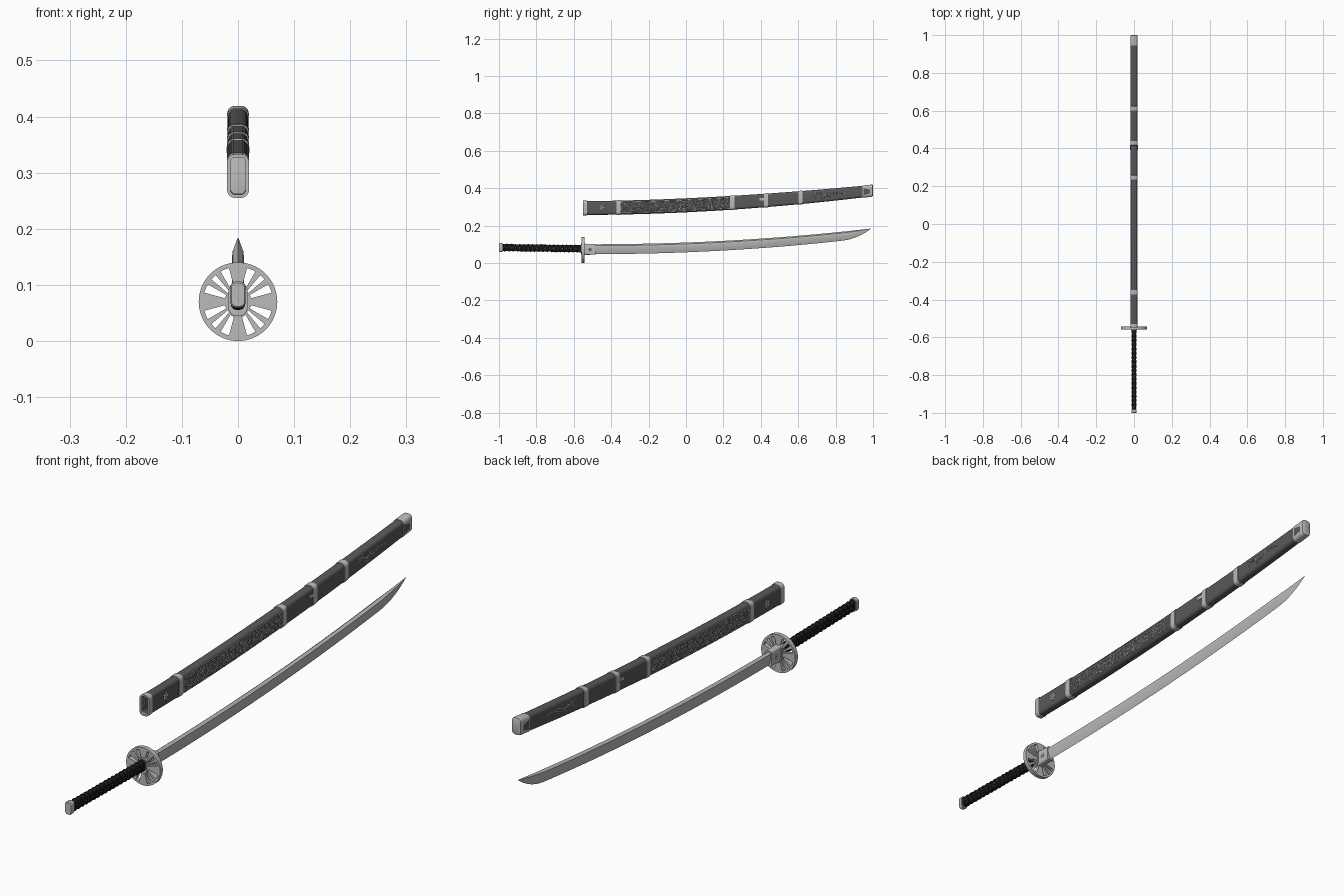
import bpy, bmesh, math, random
from math import sin, cos, pi

if "Cube" in bpy.data.objects:
    bpy.data.objects.remove(bpy.data.objects["Cube"])
random.seed(4)

def mat(name, v):
    m = bpy.data.materials.new(name)
    m.diffuse_color = (v, v, v, 1)
    m.use_nodes = True
    m.node_tree.nodes["Principled BSDF"].inputs["Base Color"].default_value = m.diffuse_color
    return m
DARK, BLACK, SILVER = mat("dark_lacquer", .1), mat("black_cord", .015), mat("silver", .5)

def finish(name, bm, m, smooth=True):
    bmesh.ops.recalc_face_normals(bm, faces=bm.faces)
    me = bpy.data.meshes.new(name)
    bm.to_mesh(me)
    bm.free()
    ob = bpy.data.objects.new(name, me)
    bpy.context.collection.objects.link(ob)
    me.materials.append(m)
    if smooth:
        bpy.ops.object.select_all(action='DESELECT')
        ob.select_set(True)
        bpy.context.view_layer.objects.active = ob
        bpy.ops.object.shade_smooth_by_angle(angle=math.radians(35))
    return ob

def loft(name, rings, m, caps=(True, True), smooth=True):
    bm = bmesh.new()
    vs = [[bm.verts.new(p) for p in r] for r in rings]
    n = len(vs[0])
    for a, b in zip(vs, vs[1:]):
        for i in range(n):
            bm.faces.new((a[i], a[(i+1) % n], b[(i+1) % n], b[i]))
    for r, c in zip((vs[0], vs[-1]), caps):
        if c:
            bm.faces.new(r)
    return finish(name, bm, m, smooth)

def rrect(y, zc, hw, hh, r, n=6):
    out = []
    for k, (sx, sz) in enumerate(((1, 1), (-1, 1), (-1, -1), (1, -1))):
        for i in range(n+1):
            a = pi/2*(k+i/n)
            out.append((sx*(hw-r)+r*cos(a), y, zc+sz*(hh-r)+r*sin(a)))
    return out

def tubes(name, lines, radius, m, res=1):
    cu = bpy.data.curves.new(name, 'CURVE')
    cu.dimensions = '3D'
    cu.bevel_depth, cu.bevel_resolution, cu.use_fill_caps = radius, res, True
    for pts in lines:
        s = cu.splines.new('POLY')
        s.points.add(len(pts)-1)
        for p, q in zip(s.points, pts):
            p.co = (*q, 1)
    cu.materials.append(m)
    ob = bpy.data.objects.new(name, cu)
    bpy.context.collection.objects.link(ob)

def box(bm, c, d):
    g = bmesh.ops.create_cube(bm, size=1)['verts']
    bmesh.ops.scale(bm, vec=d, verts=g)
    bmesh.ops.translate(bm, vec=c, verts=g)

# Blade: curved, ridged section tapering to the point
def blade_ring(y):
    t = (y+.54)/1.527
    top, bot = .1+.084*t**2.1, .047+.09*t**2.1
    s = max(0, (y-.83)/.157)
    bot += (top-.002-bot)*s**2.2
    w = .011*max(.03, 1-s)**.7
    h = top-bot
    return [(0, y, top), (w*.85, y, top-h*.14), (w, y, top-h*.4), (0, y, bot),
            (-w, y, top-h*.4), (-w*.85, y, top-h*.14)]
ys = [-.54+1.37*i/30 for i in range(31)] + [.83+.157*i/10 for i in range(1, 11)]
loft("blade", [blade_ring(y) for y in ys], SILVER)
loft("blade_collar", [rrect(y, .073, .0135, h, .007) for y, h in ((-.545, .030), (-.485, .028))], SILVER)

# Guard: pierced wheel
bm = bmesh.new()
pattern = "SSSoooSSooSSoooSSS"
radii = [.016, .024, .062, .07]
grid = [[bm.verts.new((r*cos(2*pi*i/72), -.55, .07+r*sin(2*pi*i/72))) for i in range(72)] for r in radii]
for k in range(3):
    for i in range(72):
        if k != 1 or pattern[i % 18] == "S":
            j = (i+1) % 72
            bm.faces.new((grid[k][i], grid[k][j], grid[k+1][j], grid[k+1][i]))
guard = finish("guard", bm, SILVER, False)
md = guard.modifiers.new("thickness", 'SOLIDIFY')
md.thickness, md.offset = .016, 0
loft("guard_washer", [rrect(y, .074, .017, .029, .014) for y in (-.562, -.538)], SILVER)

# Handle core, wrap, studs and end fittings
def hz(y):
    return .083-.007*(y+1)/.45
loft("handle_core", [rrect(y, hz(y), .0105, .0185, .008) for y in (-.99, -.85, -.7, -.555)], BLACK)
loft("pommel_cap", [rrect(y, .0825, .0135*s, .0235*s, .01*s)
                    for y, s in ((-1, .88), (-.997, 1), (-.982, 1))], SILVER)
loft("handle_collar", [rrect(y, .0765, .0125, .021, .01) for y in (-.572, -.555)], BLACK)
def wind(d):
    pts = []
    for i in range(18*20+1):
        a, y = d*2*pi*i/20+pi/2, -.98+.41*i/360
        c, s = cos(a), sin(a)
        pts.append((math.copysign(abs(c)**.7, c)*.0108, y, hz(y)+math.copysign(abs(s)**.7, s)*.019))
    return pts
tubes("handle_wrap", [wind(1), wind(-1)], .0026, BLACK)
bm = bmesh.new()
for i in range(18):
    y = -.98+.41*(i+.5)/18
    for sx in (-1, 1):
        box(bm, (sx*.0105, y+.011, hz(y)), (.003, .006, .006))
finish("handle_studs", bm, DARK, False)

# Scabbard: centre line, hollow body and fittings
def sc(y):
    t = max(0, (y+.55)/1.55)
    b, tp = .257+.1*t**1.9, .331+.087*t**1.7
    return (b+tp)/2, (tp-b)/2
def sring(y, g=0, s=1):
    zc, hh = sc(y)
    return rrect(y, zc, (.0175+g)*s, (hh+g)*s, (.012+g)*s)
ys = [-.545+1.5*i/30 for i in range(31)]
loft("scabbard_body", [sring(y, -.004) for y in reversed(ys)] + [sring(y) for y in ys], DARK)
loft("scabbard_mouth", [sring(-.53, -.004), sring(-.551, -.004), sring(-.551, .002), sring(-.53, .002)],
     SILVER, (False, False))
loft("scabbard_tip", [sring(.945, .0018), sring(.975, .0018), sring(.992, .0018), sring(.998, .0005),
                      sring(1, 0, .85)], SILVER)
for i, y in enumerate((-.361, .247, .428, .612)):
    loft("scabbard_band_%d" % (i+1), [sring(y-.012, -.001), sring(y-.011, .0022), sring(y+.011, .0022),
                                     sring(y+.012, -.001)], SILVER)
tabs, plates = bmesh.new(), bmesh.new()
for sx in (-1, 1):
    box(tabs, (sx*.0178, .405, sc(.405)[0]+.008), (.005, .026, .012))
    a = [plates.verts.new((sx*.0196, y, sc(.965)[0]+u)) for y, u in
         ((.949, -.022), (.985, -.012), (.985, .008), (.949, .016))]
    plates.faces.new(a)
finish("band_tabs", tabs, SILVER, False)
finish("tip_inlay", plates, DARK, False)

# Relief decoration laid on both flat sides
def on_side(sx, y, u):
    zc, hh = sc(y)
    return (sx*.0177, y, zc+u*hh)
def spiral(sx, y, u, r, a0, d, turns=1.4, n=16):
    pts = []
    for i in range(n+1):
        a, q = a0+d*2*pi*turns*i/n, r*(1-.85*i/n)
        yy = y+q*cos(a)
        pts.append(on_side(sx, yy, u+q*sin(a)/sc(yy)[1]))
    return pts
scrolls, frame, swirl = [], [], []
for sx in (-1, 1):
    for i in range(30):
        for u in (-.46, 0, .46):
            y = -.338+.558*i/29+random.uniform(-.004, .004)
            scrolls.append(spiral(sx, y, u+random.uniform(-.08, .08), random.uniform(.008, .012),
                                  random.uniform(0, 6.28), random.choice((-1, 1))))
    for u in (-.76, .76):
        frame.append([on_side(sx, -.35+.586*i/20, u) for i in range(21)])
    # curling creature-like scroll near the tip
    for y, u, r, a0, d in ((.69, -.2, .016, 0, 1), (.715, .25, .014, 3, -1), (.735, -.3, .013, 1, 1),
                           (.755, .15, .012, 4, -1), (.775, -.15, .009, 2, 1)):
        swirl.append(spiral(sx, y, u, r, a0, d, 1.2))
    for k in (0, .18):
        swirl.append([on_side(sx, .68+.17*i/24, .32*sin(i*.42+k*6)*(1-i/30)+k) for i in range(25)])
tubes("scabbard_filigree", scrolls, .0015, SILVER, 0)
tubes("filigree_border", frame, .0014, SILVER, 0)
tubes("scabbard_swirl", swirl, .0011, SILVER, 0)

# Small flowers on scabbard mouth and blade collar
bm = bmesh.new()
for sx in (-1, 1):
    for x, y, z, r in ((.0175, -.45, sc(-.45)[0], .009), (.0135, -.514, .073, .006)):
        for k in range(6):
            a, q = 2*pi*k/5, (r if k < 5 else 0)
            g = bmesh.ops.create_uvsphere(bm, u_segments=10, v_segments=6, radius=r*.62)['verts']
            bmesh.ops.scale(bm, vec=(.4, 1, 1), verts=g)
            bmesh.ops.translate(bm, vec=(sx*x, y+q*cos(a), z+q*sin(a)), verts=g)
finish("flower_ornaments", bm, SILVER)
